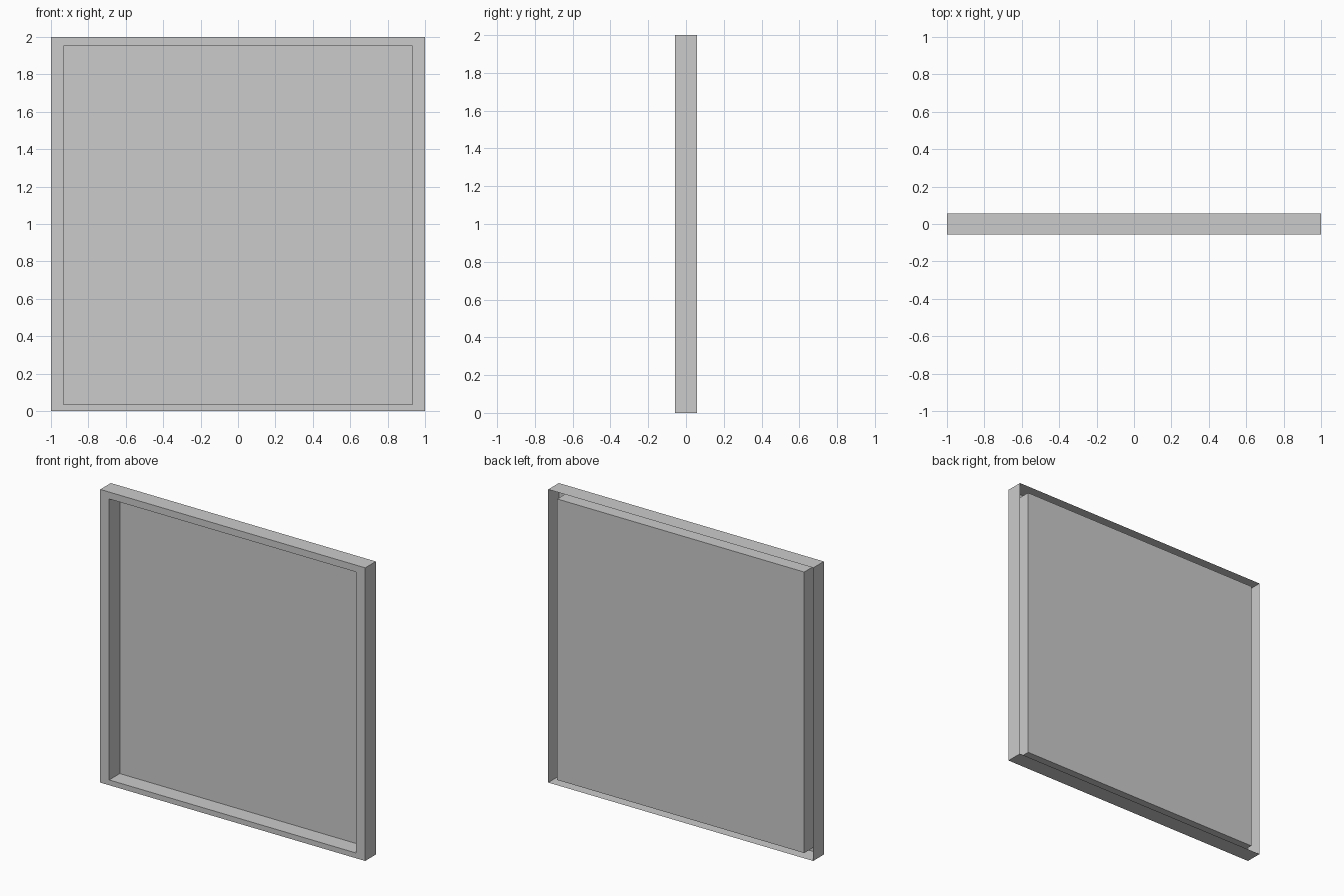
import bpy, bmesh

if "Cube" in bpy.data.objects:
    bpy.data.objects.remove(bpy.data.objects["Cube"])

DEPTH = 0.057          # half thickness
OUTER = (-1.0, 1.0, 0.0, 2.0)
INNER = (-0.932, 0.932, 0.036, 1.953)


def rect(bm, bounds, y):
    """Four corner vertices of an upright rectangle, counter-clockwise from the front."""
    x0, x1, z0, z1 = bounds
    return [bm.verts.new((x, y, z)) for x, z in ((x0, z0), (x1, z0), (x1, z1), (x0, z1))]


def finish(bm, name):
    mesh = bpy.data.meshes.new(name)
    bm.to_mesh(mesh)
    bm.free()
    bpy.context.collection.objects.link(bpy.data.objects.new(name, mesh))


# Frame: thin folded sheet, open at the back (outer walls, front rim, inner walls)
bm = bmesh.new()
rings = [rect(bm, OUTER, DEPTH), rect(bm, OUTER, -DEPTH),
         rect(bm, INNER, -DEPTH), rect(bm, INNER, DEPTH)]
for a, b in zip(rings, rings[1:]):
    for i in range(4):
        j = (i + 1) % 4
        bm.faces.new((a[i], a[j], b[j], b[i]))
bm.normal_update()
# Make the front rim face forwards
if next(f for f in bm.faces if abs(f.normal.y) > 0.9).normal.y > 0:
    bmesh.ops.reverse_faces(bm, faces=bm.faces[:])
finish(bm, "frame")

# Panel: single sheet closing the recess at the back
bm = bmesh.new()
bm.faces.new(rect(bm, INNER, DEPTH))
finish(bm, "back_panel")
